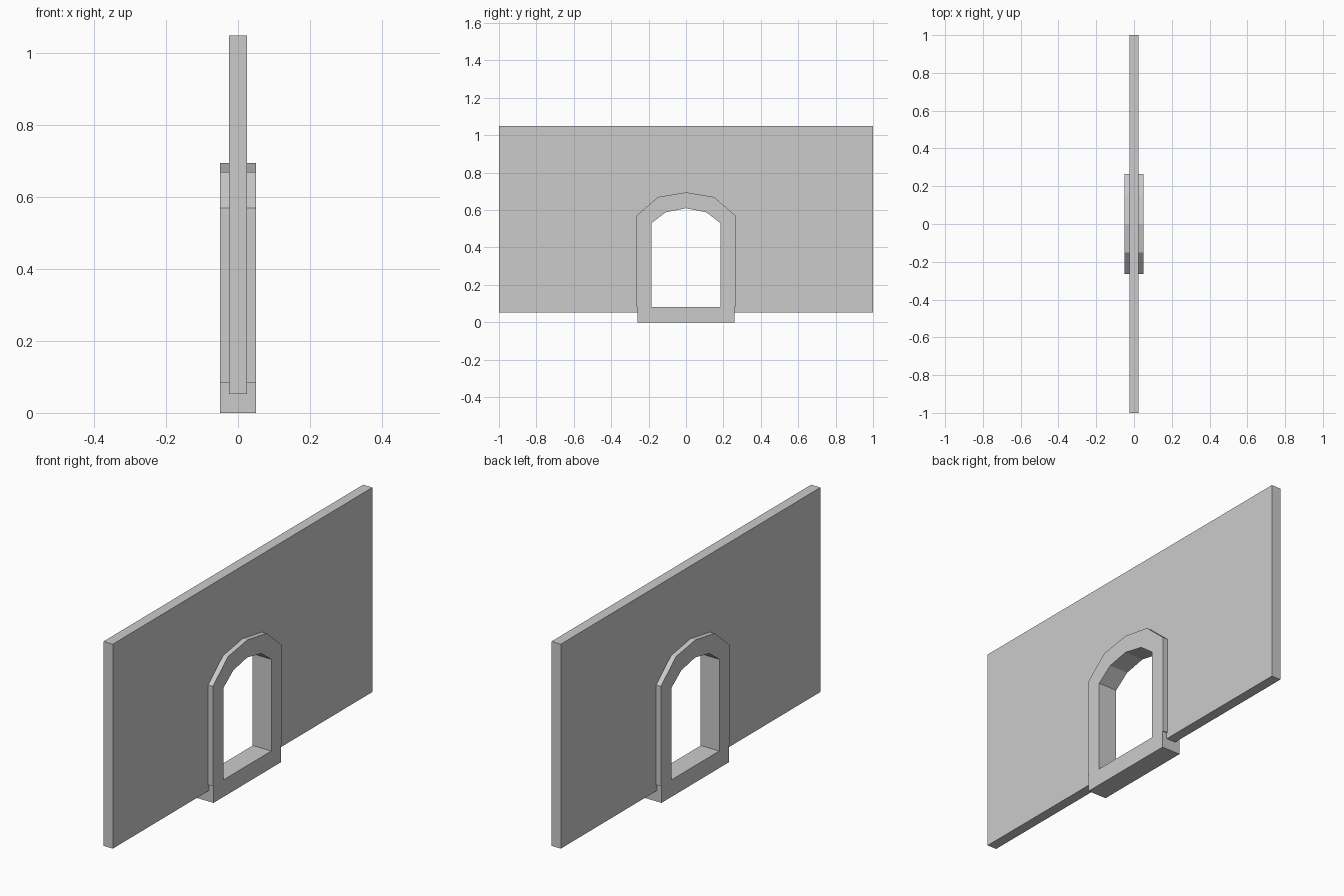
import bpy
import bmesh

if "Cube" in bpy.data.objects:
    bpy.data.objects.remove(bpy.data.objects["Cube"], do_unlink=True)

stone = bpy.data.materials.new("light_grey_stone")
stone.use_nodes = True
colour = (0.6, 0.6, 0.6, 1)
stone.diffuse_color = colour
stone.node_tree.nodes["Principled BSDF"].inputs["Base Color"].default_value = colour


def mirrored(half):
    """Complete a right-hand (y, z) outline that ends on the centre line."""
    return half + [(-y, z) for y, z in reversed(half) if y > 0]


def slab(name, outline, thickness):
    """Extrude a (y, z) outline along x, centred on x = 0."""
    bm = bmesh.new()
    face = bm.faces.new([bm.verts.new((-thickness / 2, y, z)) for y, z in outline])
    moved = bmesh.ops.extrude_face_region(bm, geom=[face])["geom"]
    verts = [v for v in moved if isinstance(v, bmesh.types.BMVert)]
    bmesh.ops.translate(bm, verts=verts, vec=(thickness, 0, 0))
    bmesh.ops.recalc_face_normals(bm, faces=bm.faces)
    mesh = bpy.data.meshes.new(name)
    bm.to_mesh(mesh)
    bm.free()
    mesh.materials.append(stone)
    obj = bpy.data.objects.new(name, mesh)
    bpy.context.collection.objects.link(obj)
    return obj


SILL_TOP = 0.083
WALL_BASE = 0.053

# Faceted arch outlines, from the foot up to the crown
outer = mirrored([(0.265, SILL_TOP), (0.265, 0.57), (0.15, 0.67), (0, 0.695)])
inner = mirrored([(0.185, SILL_TOP), (0.185, 0.53), (0.108, 0.588), (0, 0.61)])
notch = mirrored([(0.225, WALL_BASE), (0.225, 0.55), (0.13, 0.63), (0, 0.652)])

# Thin wall with the doorway cut out, its edge hidden inside the frame
slab("wall", [(-1, WALL_BASE), (-1, 1.05), (1, 1.05), (1, WALL_BASE)] + notch, 0.05)

# Raised frame around the doorway
slab("door_frame", outer + inner[::-1], 0.1)

# Threshold block under the doorway
slab("threshold", [(-0.26, 0), (0.26, 0), (0.26, SILL_TOP), (-0.26, SILL_TOP)], 0.1)
